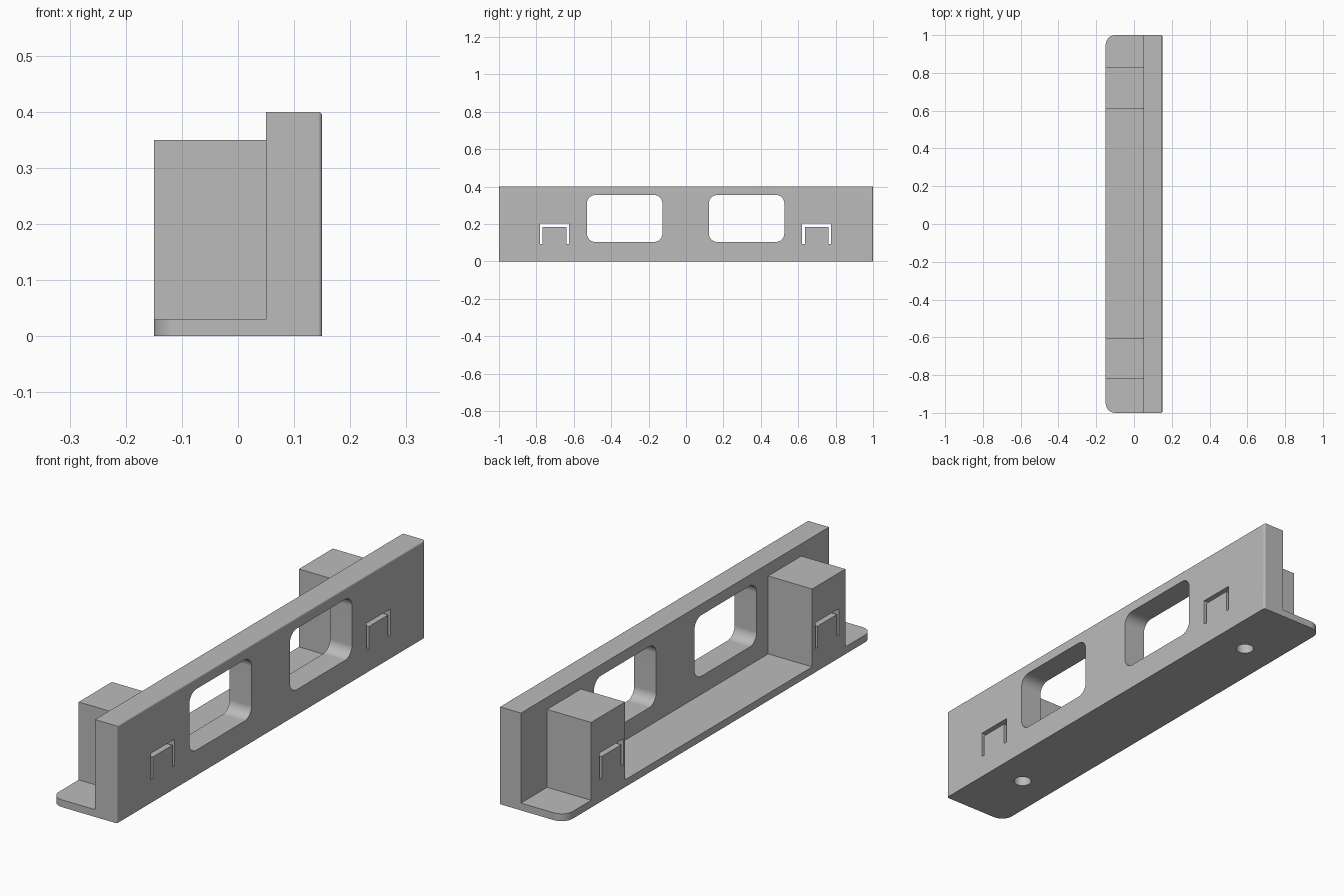
import bpy, bmesh
from math import radians
from mathutils import Matrix, Vector

default_cube = bpy.data.objects.get("Cube")
if default_cube:
    bpy.data.objects.remove(default_cube, do_unlink=True)

grey = bpy.data.materials.new("plain grey")
grey.use_nodes = True
GREY = (0.5, 0.5, 0.5, 1)
grey.diffuse_color = GREY
grey.node_tree.nodes["Principled BSDF"].inputs["Base Color"].default_value = GREY


def finish(name, bm):
    mesh = bpy.data.meshes.new(name)
    bm.to_mesh(mesh)
    bm.free()
    mesh.materials.append(grey)
    obj = bpy.data.objects.new(name, mesh)
    bpy.context.collection.objects.link(obj)
    return obj


def box(name, x, y, z, radius=0, rounded=None):
    """Box between ranges; edges whose midpoint passes the rule are rounded."""
    bm = bmesh.new()
    size = [b - a for a, b in (x, y, z)]
    mid = Vector([(a + b) / 2 for a, b in (x, y, z)])
    bmesh.ops.create_cube(bm, size=1, matrix=Matrix.Translation(mid) @ Matrix.Diagonal((*size, 1)))
    if rounded:
        edges = [e for e in bm.edges
                 if rounded((e.verts[0].co + e.verts[1].co) / 2 - mid)]
        bmesh.ops.bevel(bm, geom=edges, offset=radius, segments=6,
                        profile=0.5, affect='EDGES', clamp_overlap=True)
    return finish(name, bm)


def hole(name, y, radius, depth):
    bm = bmesh.new()
    bmesh.ops.create_cone(bm, cap_ends=True, segments=24, radius1=radius, radius2=radius,
                          depth=2 * depth, matrix=Matrix.Translation((0, y, 0)))
    return finish(name, bm)


def combine(target, other, operation):
    mod = target.modifiers.new(operation, 'BOOLEAN')
    mod.operation = operation
    mod.solver = 'EXACT'
    mod.object = other
    bpy.context.view_layer.objects.active = target
    bpy.ops.object.modifier_apply(modifier=mod.name)
    bpy.data.objects.remove(other, do_unlink=True)


# Upright wall, softened on the top and end edges of its outer face
E = 0.001
body = box("bracket_body", (0.05, 0.15), (-1, 1), (0, 0.4), 0.008,
           lambda m: m.x > E and m.z > -E)

# Foot plate with rounded outer corners
foot = box("foot_plate", (-0.15, 0.1), (-1, 1), (0, 0.03), 0.05,
           lambda m: m.x < -E and abs(m.z) < E)
combine(body, foot, 'UNION')

# Mounting blocks
for y in ((-0.82, -0.605), (0.61, 0.83)):
    combine(body, box("mounting_block", (-0.15, 0.08), y, (0.01, 0.35)), 'UNION')

# Rounded windows through the wall
for y in ((-0.53, -0.126), (0.122, 0.526)):
    cutter = box("window_cutter", (0, 0.2), y, (0.104, 0.355), 0.045,
                 lambda m: abs(m.x) < E)
    combine(body, cutter, 'DIFFERENCE')

# Bridge-shaped slots through wall and blocks, with a screw hole below each
for c in (-0.703, 0.698):
    slot = box("slot_cutter", (-0.3, 0.3), (c - 0.077, c + 0.077), (0.094, 0.203))
    core = box("slot_core", (-0.4, 0.4), (c - 0.063, c + 0.063), (0, 0.184))
    combine(slot, core, 'DIFFERENCE')
    combine(body, slot, 'DIFFERENCE')
    combine(body, hole("screw_hole_cutter", c, 0.035, 0.15), 'DIFFERENCE')

# Merge coplanar faces and shade
bm = bmesh.new()
bm.from_mesh(body.data)
bmesh.ops.remove_doubles(bm, verts=bm.verts, dist=0.0001)
bmesh.ops.dissolve_limit(bm, angle_limit=radians(1), verts=bm.verts, edges=bm.edges)
bm.to_mesh(body.data)
bm.free()
bpy.ops.object.select_all(action='DESELECT')
body.select_set(True)
bpy.context.view_layer.objects.active = body
bpy.ops.object.shade_smooth_by_angle(angle=radians(30))
normals = body.modifiers.new("face weighted normals", 'WEIGHTED_NORMAL')
normals.keep_sharp = True
